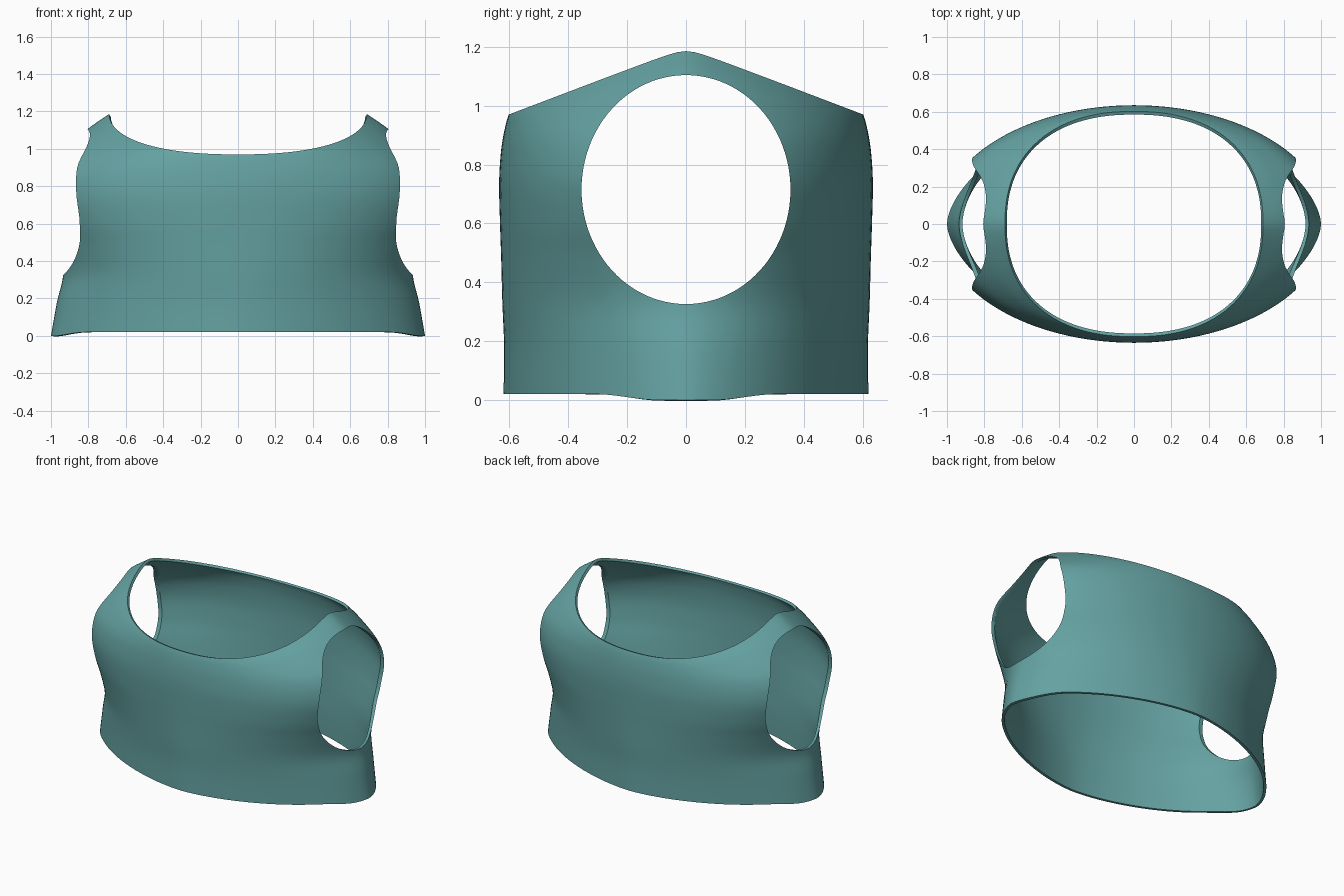
import bpy, bmesh, math

if "Cube" in bpy.data.objects:
    bpy.data.objects.remove(bpy.data.objects["Cube"])

# Body rings: z at front/back, z at sides, half width x, half depth y, superellipse power
RINGS = [
    (0.02, 0.00, 1.000, 0.620, 1.68),
    (0.18, 0.18, 0.968, 0.618, 1.75),
    (0.33, 0.33, 0.935, 0.624, 1.85),
    (0.48, 0.48, 0.960, 0.628, 1.95),
    (0.60, 0.61, 1.005, 0.632, 2.00),
    (0.74, 0.77, 1.040, 0.635, 2.00),
    (0.85, 0.94, 0.995, 0.628, 2.00),
    (0.93, 1.10, 0.825, 0.614, 2.15),
    (0.97, 1.20, 0.690, 0.602, 2.30),
]
SEG, SUB = 128, 5


def catmull(p0, p1, p2, p3, t):
    return [0.5 * (2 * b + (c - a) * t + (2 * a - 5 * b + 4 * c - d) * t * t
                   + (3 * b - a - 3 * c + d) * t ** 3)
            for a, b, c, d in zip(p0, p1, p2, p3)]


def smooth_rings():
    out, last = [], len(RINGS) - 1
    for i in range(last):
        p = [RINGS[min(max(i + k, 0), last)] for k in (-1, 0, 1, 2)]
        out += [catmull(*p, s / SUB) for s in range(SUB)]
    return out + [list(RINGS[-1])]


def ring_point(ring, ang):
    zf, zs, a, b, n = ring
    c, s = math.cos(ang), math.sin(ang)
    r = (abs(c) ** n + abs(s) ** n) ** (-1 / n)
    x, y = c * r, s * r
    if zs >= zf:
        w = 1 - math.sqrt(y * y + 0.004) / math.sqrt(1.004)   # shoulder slope
    else:
        w = min(1, max(0, (0.5 - abs(y)) / 0.35))             # hem dips at sides
        w = w * w * (3 - 2 * w)
    return x * a, y * b, zf + (zs - zf) * w


def make_object(name, bm):
    bmesh.ops.recalc_face_normals(bm, faces=bm.faces)
    me = bpy.data.meshes.new(name)
    bm.to_mesh(me)
    bm.free()
    ob = bpy.data.objects.new(name, me)
    bpy.context.collection.objects.link(ob)
    return ob


# Vest shell lofted through the rings
bm = bmesh.new()
rows = [[bm.verts.new(ring_point(r, 2 * math.pi * k / SEG)) for k in range(SEG)]
        for r in smooth_rings()]
for lo, hi in zip(rows, rows[1:]):
    for k in range(SEG):
        j = (k + 1) % SEG
        bm.faces.new((lo[k], lo[j], hi[j], hi[k]))
vest = make_object("sleeveless_vest", bm)

# Oval cutter running sideways through both armholes
bm = bmesh.new()
ends = [[bm.verts.new((x, 0.355 * math.cos(t), 0.715 + 0.389 * math.sin(t)))
         for t in (2 * math.pi * k / 96 for k in range(96))] for x in (-1.5, 1.5)]
for k in range(96):
    j = (k + 1) % 96
    bm.faces.new((ends[0][k], ends[0][j], ends[1][j], ends[1][k]))
bm.faces.new(ends[0])
bm.faces.new(ends[1])
cutter = make_object("armhole_cutter", bm)
cutter.hide_render = True

# Fabric thickness, then armholes
solid = vest.modifiers.new("thickness", 'SOLIDIFY')
solid.thickness = 0.018
solid.offset = -1
cut = vest.modifiers.new("armholes", 'BOOLEAN')
cut.operation = 'DIFFERENCE'
cut.solver = 'EXACT'
cut.object = cutter
bpy.context.view_layer.objects.active = vest
vest.select_set(True)
for m in ("thickness", "armholes"):
    bpy.ops.object.modifier_apply(modifier=m)
bpy.data.objects.remove(cutter)
bpy.ops.object.shade_smooth_by_angle(angle=math.radians(40))

# Teal fabric
mat = bpy.data.materials.new("teal_fabric")
mat.diffuse_color = (0.13, 0.36, 0.36, 1)
mat.use_nodes = True
mat.node_tree.nodes["Principled BSDF"].inputs["Base Color"].default_value = mat.diffuse_color
vest.data.materials.append(mat)
